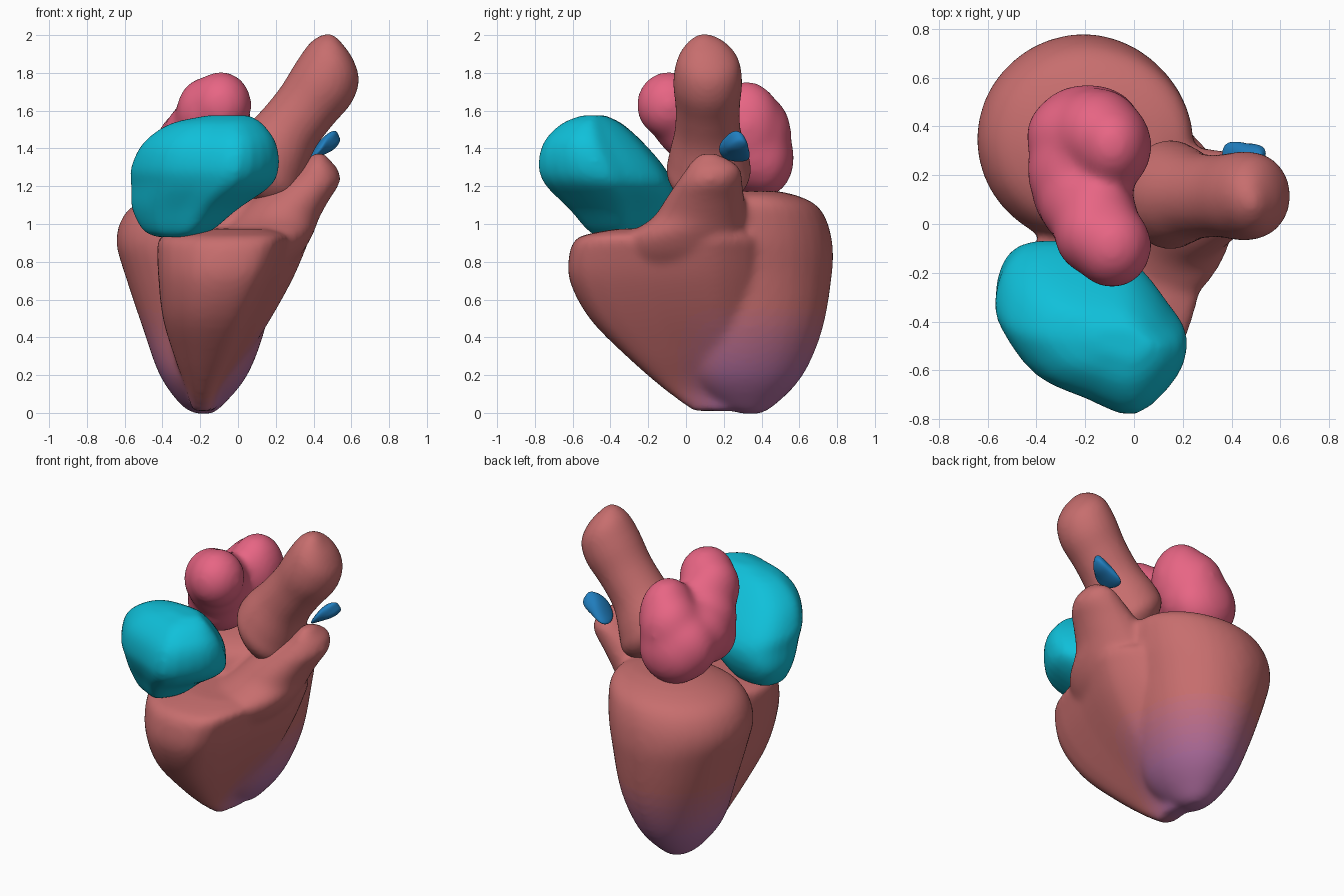
import bpy, bmesh, math
from mathutils import Vector, Matrix

if "Cube" in bpy.data.objects:
    bpy.data.objects.remove(bpy.data.objects["Cube"])


def spline(p, closed, n):
    """Catmull-Rom refinement of a point list."""
    out, m = [], len(p)
    for i in range(m if closed else m - 1):
        at = (lambda k: p[k % m]) if closed else (lambda k: p[min(max(k, 0), m - 1)])
        a, b, c, d = (at(i + k) for k in (-1, 0, 1, 2))
        for s in range(n):
            t = s / n
            out.append(0.5 * (2 * b + (c - a) * t + (2 * a - 5 * b + 4 * c - d) * t * t
                              + (3 * b - a - 3 * c + d) * t ** 3))
    return out if closed else out + [p[-1].copy()]


def loft(bm, rings):
    rings = [spline(r, True, 3) for r in rings]
    cols = [spline(list(c), False, 4) for c in zip(*rings)]
    grid = [[bm.verts.new(v) for v in c] for c in cols]
    n = len(grid)
    for i in range(n):
        a, b = grid[i], grid[(i + 1) % n]
        for j in range(len(a) - 1):
            bm.faces.new((a[j], b[j], b[j + 1], a[j + 1]))
    bm.faces.new([c[0] for c in reversed(grid)])
    bm.faces.new([c[-1] for c in grid])


def stack(bm, outline, boxes):
    """Loft one outline, fitted to (z, x0, x1, y0, y1) at each level."""
    xs, ys = [p[0] for p in outline], [p[1] for p in outline]
    u = [((x - min(xs)) / (max(xs) - min(xs)), (y - min(ys)) / (max(ys) - min(ys))) for x, y in outline]
    loft(bm, [[Vector((x0 + (x1 - x0) * a, y0 + (y1 - y0) * b, z)) for a, b in u]
              for z, x0, x1, y0, y1 in boxes])


def blob(bm, c, r):
    bmesh.ops.create_uvsphere(bm, u_segments=32, v_segments=20, radius=1,
                              matrix=Matrix.Translation(c) @ Matrix.Diagonal((*r, 1)))


def material(name, col):
    m = bpy.data.materials.new(name)
    m.diffuse_color = (*col, 1)
    m.use_nodes = True
    m.node_tree.nodes["Principled BSDF"].inputs["Base Color"].default_value = m.diffuse_color
    return m


def finish(bm, name, mat, voxel=0.018, smooth=5):
    bmesh.ops.recalc_face_normals(bm, faces=bm.faces)
    me = bpy.data.meshes.new(name)
    bm.to_mesh(me)
    bm.free()
    ob = bpy.data.objects.new(name, me)
    bpy.context.collection.objects.link(ob)
    if voxel:
        r = ob.modifiers.new("fuse", 'REMESH')
        r.mode, r.voxel_size = 'VOXEL', voxel
        s = ob.modifiers.new("soften", 'SMOOTH')
        s.factor, s.iterations = 0.5, smooth
    else:
        ob.modifiers.new("round", 'SUBSURF').levels = 3
    dg = bpy.context.evaluated_depsgraph_get()
    ob_me = bpy.data.meshes.new_from_object(ob.evaluated_get(dg))
    ob.modifiers.clear()
    ob.data = ob_me
    ob_me.materials.clear()
    ob_me.materials.append(mat)
    for p in ob_me.polygons:
        p.use_smooth = True
    return ob


circle = [(math.cos(i * math.pi / 6), math.sin(i * math.pi / 6)) for i in range(12)]
MUSCLE, APEX = Vector((.57, .155, .155)), Vector((.42, .15, .34))
red = material("muscle", MUSCLE)

# Ventricles: left egg, right wedge and its outflow horn fused together
bm = bmesh.new()
stack(bm, circle, [
    (-.005, -.22, -.14, .3, .39), (.04, -.3, -.08, .17, .47), (.2, -.415, .05, 0, .62),
    (.45, -.505, .145, -.05, .725), (.75, -.605, .2, -.08, .775), (.9, -.645, .23, -.08, .775),
    (1.02, -.62, .24, -.05, .745), (1.1, -.55, .24, 0, .69), (1.15, -.42, .2, .1, .59),
    (1.175, -.28, .1, .22, .48)])
wedge = [(-.40, -.1), (-.39, -.38), (-.22, -.57), (0, -.61), (.17, -.53), (.27, -.2),
         (.34, .05), (.33, .2), (.22, .36), (.05, .4), (-.2, .25)]
stack(bm, wedge, [
    (.01, -.24, -.12, .04, .25), (.12, -.27, -.08, -.11, .34), (.3, -.33, .045, -.315, .38),
    (.5, -.385, .17, -.51, .4), (.7, -.405, .28, -.615, .41), (.85, -.41, .345, -.615, .41),
    (.925, -.4, .37, -.575, .4), (.955, -.33, .33, -.48, .36), (.975, -.25, .25, -.36, .3)])
stack(bm, circle, [
    (.6, -.1, .08, -.25, .25), (.8, -.1, .3, -.32, .32), (.93, -.1, .39, -.32, .33),
    (1.03, -.02, .43, -.18, .32), (1.13, .08, .485, -.11, .31), (1.22, .2, .54, -.05, .3),
    (1.29, .31, .53, 0, .29), (1.335, .36, .49, .03, .24), (1.375, .4, .46, .08, .16)])
ventricles = finish(bm, "ventricles", red, .018, 14)

# Violet tint fading in toward the left apex
STEPS = 8
for k in range(1, STEPS + 1):
    ventricles.data.materials.append(material(f"apex_tint_{k}", MUSCLE.lerp(APEX, k / STEPS)))
for p in ventricles.data.polygons:
    c = p.center
    t = min(max((.58 - c.z) / .38, 0), 1) * min(max((c.y + .06) / .25, 0), 1)
    p.material_index = round(t * STEPS)

# Great artery: bulbous root leaning up to a rounded tip
bm = bmesh.new()
side, up = Vector((.8, 0, -.6)), Vector((0, 1, 0))
path = [(.1, .12, 1.12, .05), (.11, .12, 1.17, .15), (.14, .12, 1.26, .22), (.18, .12, 1.36, .21),
        (.26, .115, 1.49, .175), (.36, .115, 1.62, .17), (.455, .115, 1.75, .182),
        (.51, .115, 1.86, .162), (.525, .105, 1.94, .1), (.515, .09, 1.99, .025)]
loft(bm, [[Vector((x, y, z)) + r * (side * a + up * b) for a, b in circle] for x, y, z, r in path])
finish(bm, "great_artery", red, .015, 3)

# Left atrium: arched, two-humped chamber
bm = bmesh.new()
for c, r in [((-.09, -.09, 1.63), (.165, .175, .18)), ((-.17, -.04, 1.59), (.16, .17, .19)),
             ((-.16, .02, 1.54), (.18, .2, .2)), ((-.2, .1, 1.46), (.2, .2, .2)),
             ((-.22, .22, 1.41), (.22, .24, .21)), ((-.22, .13, 1.36), (.2, .2, .18)),
             ((-.2, .36, 1.38), (.245, .2, .23)), ((-.09, .32, 1.52), (.165, .19, .24)),
             ((-.19, .41, 1.35), (.22, .165, .21)), ((-.15, .37, 1.48), (.19, .19, .22))]:
    blob(bm, c, r)
finish(bm, "left_atrium", material("pink_wall", (.8, .13, .23)), .018, 40)

# Right atrium: faceted pouch with a forward point
bm = bmesh.new()
pouch = [(-.56, -.3), (-.51, -.15), (-.4, -.08), (-.2, -.08), (-.05, -.11), (.05, -.19), (.14, -.31),
         (.21, -.43), (.17, -.6), (0, -.77), (-.2, -.7), (-.4, -.6), (-.53, -.42)]
stack(bm, pouch, [
    (.93, -.42, -.24, -.45, -.27), (.965, -.5, -.14, -.52, -.16), (1.08, -.56, 0, -.62, -.09),
    (1.2, -.565, .17, -.74, -.075), (1.3, -.565, .215, -.78, -.12), (1.43, -.5, .2, -.755, -.23),
    (1.53, -.36, .13, -.66, -.34), (1.575, -.16, .06, -.55, -.43)])
finish(bm, "right_atrium", material("cyan_wall", (.005, .53, .7)), .018, 5)

# Outflow valve: small curved leaflet
bm = bmesh.new()
for v in [(.31, .33, 1.29), (.37, .33, 1.38), (.4, .12, 1.36), (.46, .15, 1.37), (.51, .25, 1.56),
          (.57, .3, 1.51), (.57, .3, 1.42), (.46, .37, 1.36)]:
    bm.verts.new(v)
bmesh.ops.convex_hull(bm, input=bm.verts)
finish(bm, "outflow_valve", material("blue_leaflet", (.015, .21, .52)), 0)
